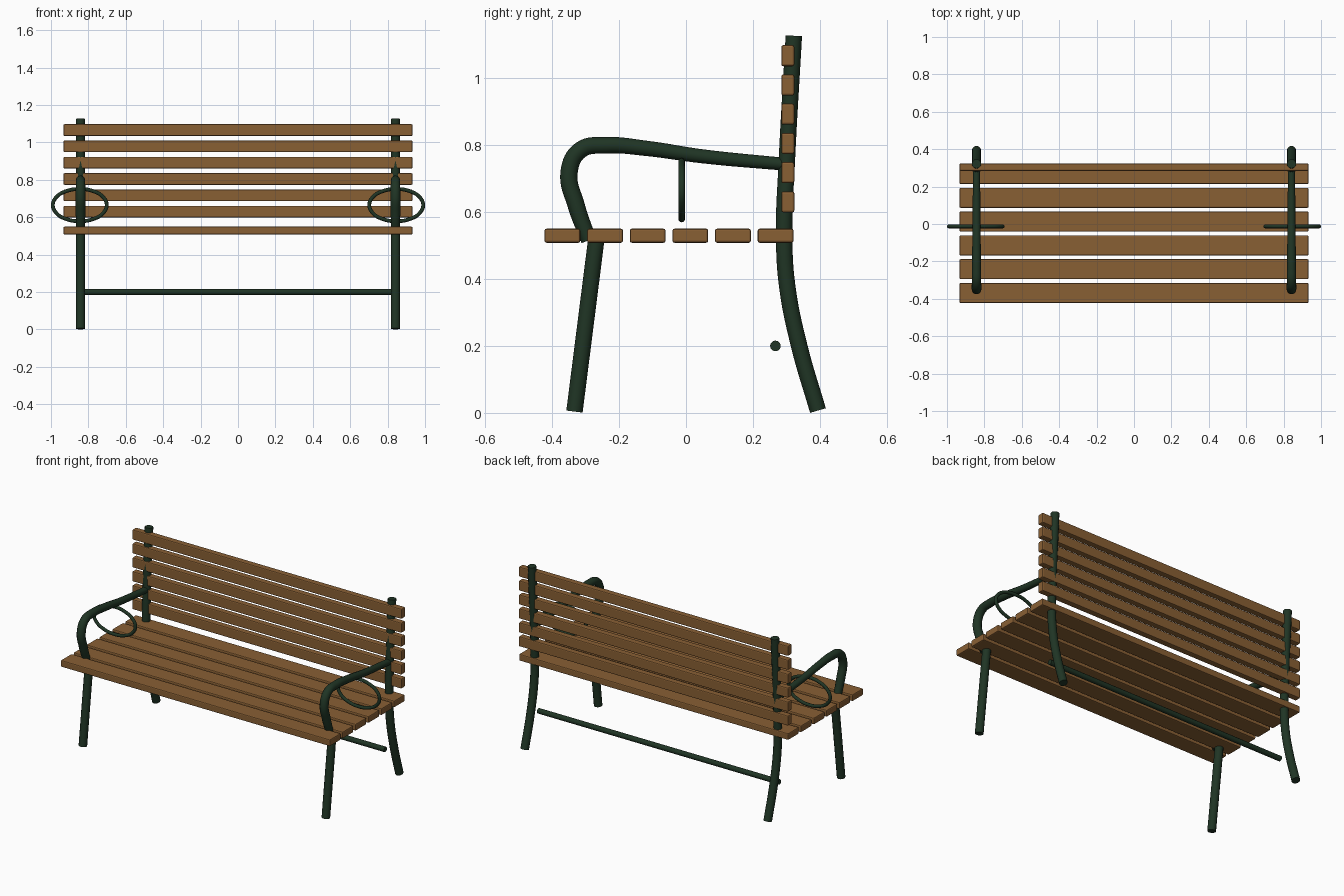
import bpy
import math

cube = bpy.data.objects.get("Cube")
if cube:
    bpy.data.objects.remove(cube, do_unlink=True)


def material(name, colour):
    mat = bpy.data.materials.new(name)
    mat.use_nodes = True
    mat.diffuse_color = colour
    bsdf = next(n for n in mat.node_tree.nodes if n.type == 'BSDF_PRINCIPLED')
    bsdf.inputs["Base Color"].default_value = colour
    return mat


wood = material("brown wood", (0.25, 0.115, 0.034, 1))
iron = material("dark green iron", (0.014, 0.035, 0.018, 1))


def activate(obj):
    bpy.ops.object.select_all(action='DESELECT')
    obj.select_set(True)
    bpy.context.view_layer.objects.active = obj


def slat(name, y, z, depth, height):
    """Long wooden board with softened edges."""
    bpy.ops.mesh.primitive_cube_add(size=1, location=(0, y, z))
    obj = bpy.context.object
    obj.name = name
    obj.scale = (1.866, depth, height)
    bpy.ops.object.transform_apply(location=False, rotation=False, scale=True)
    bevel = obj.modifiers.new("soft edges", 'BEVEL')
    bevel.width = 0.006
    bevel.segments = 2
    obj.data.materials.append(wood)


def tube(name, points, radius, closed=False):
    """Round iron bar through points given as (x, y, z, thickness factor)."""
    curve = bpy.data.curves.new(name, 'CURVE')
    curve.dimensions = '3D'
    curve.bevel_depth = radius
    curve.bevel_resolution = 4
    curve.resolution_u = 8
    curve.use_fill_caps = True
    spline = curve.splines.new('BEZIER')
    spline.bezier_points.add(len(points) - 1)
    for bp, (x, y, z, thickness) in zip(spline.bezier_points, points):
        bp.co = (x, y, z)
        bp.radius = thickness
        bp.handle_left_type = bp.handle_right_type = 'AUTO'
    spline.use_cyclic_u = closed
    obj = bpy.data.objects.new(name, curve)
    bpy.context.collection.objects.link(obj)
    activate(obj)
    bpy.ops.object.convert(target='MESH')
    obj = bpy.context.object
    obj.name = name
    obj.data.materials.clear()
    obj.data.materials.append(iron)
    bpy.ops.object.shade_smooth_by_angle(angle=math.radians(40))


def side_path(x, profile):
    return [(x, y, z, t) for y, z, t in profile]


# Seat and backrest boards
for i in range(6):
    slat(f"seat_slat_{i + 1}", -0.369 + i * 0.1273, 0.529, 0.107, 0.042)
    slat(f"back_slat_{i + 1}", 0.304, 0.63 + i * 0.0873, 0.039, 0.063)

# Iron frame profiles in the side plane: y, z, thickness
rear_post = [(0.394, 0.007, 1), (0.338, 0.2, 1), (0.302, 0.38, 1),
             (0.293, 0.53, 1), (0.301, 0.75, 1), (0.322, 1.126, 1)]
front_leg = [(-0.333, 0.004, 1), (-0.267, 0.525, 1)]
armrest = [(-0.29, 0.515, 0.95), (-0.328, 0.62, 1.05), (-0.349, 0.72, 1.05),
           (-0.315, 0.785, 1.03), (-0.237, 0.799, 1), (-0.12, 0.79, 0.93),
           (0.05, 0.766, 0.85), (0.3, 0.742, 0.78)]

for side, sx in (("left", 1), ("right", -1)):
    x = sx * 0.842
    tube(f"rear_post_{side}", side_path(x, rear_post), 0.0245)
    tube(f"front_leg_{side}", side_path(x, front_leg), 0.0245)
    tube(f"armrest_{side}", side_path(x, armrest), 0.0245)
    # Oval ring hanging under the armrest
    ring = []
    for k in range(12):
        a = k * math.tau / 12
        ring.append((sx * 0.846 + 0.144 * math.cos(a), -0.013,
                     0.665 + 0.086 * math.sin(a), 1))
    tube(f"armrest_ring_{side}", ring, 0.01, closed=True)

# Bar between the rear legs
tube("rear_crossbar", [(-0.835, 0.267, 0.2, 1), (0.835, 0.267, 0.2, 1)], 0.016)
